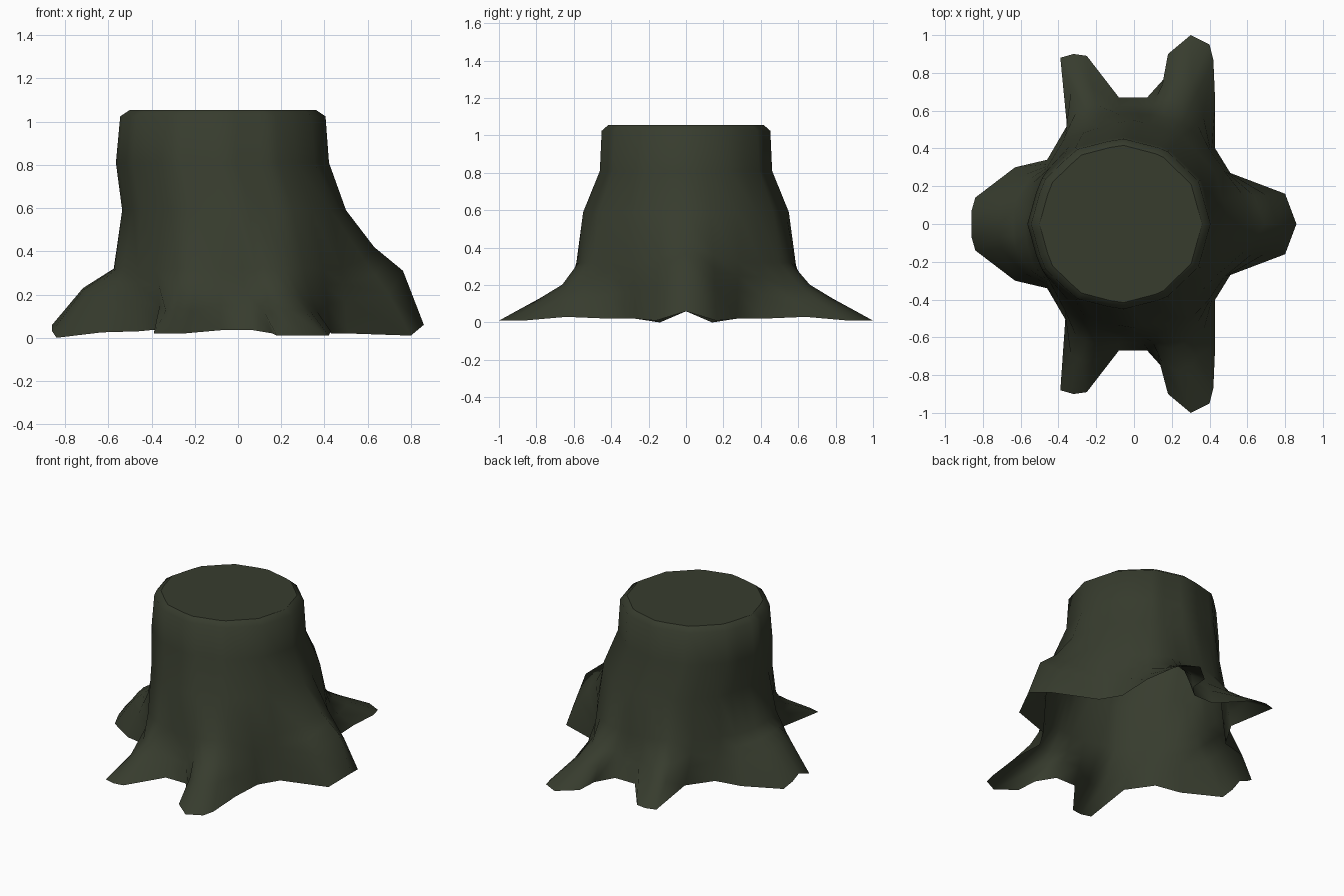
import bpy, bmesh, math

if "Cube" in bpy.data.objects:
    bpy.data.objects.remove(bpy.data.objects["Cube"])

bark = bpy.data.materials.new("dark mossy bark")
bark.diffuse_color = (0.038, 0.045, 0.027, 1)
bark.use_nodes = True
bark.node_tree.nodes["Principled BSDF"].inputs["Base Color"].default_value = bark.diffuse_color

# Half of the root outline: x, y, ground height, angle on the trunk, height halfway up the root
OUTLINE = [
    (.86, 0, .06, 0, .31), (.80, .16, .01, 14, .20), (.51, .27, .02, 30, .17),
    (.43, .40, .02, 45, .15), (.43, .64, .03, 58, .12), (.42, .87, .01, 64, .12),
    (.40, .95, .01, 68, .125), (.30, 1.0, .01, 73, .13), (.18, .90, .01, 78, .12),
    (.16, .77, .02, 82, .12), (.07, .67, .035, 88, .15), (-.08, .67, .035, 98, .15),
    (-.25, .89, .02, 109, .125), (-.32, .90, .02, 114, .135), (-.39, .88, .02, 119, .125),
    (-.355, .52, .04, 130, .15), (-.46, .34, .03, 148, .17), (-.63, .30, .025, 158, .17),
    (-.84, .14, .0, 168, .20), (-.86, .07, .03, 174, .22), (-.86, 0, .06, 180, .23)]

# Trunk rings: centre x, radius x, radius y, height
RINGS = [(-.07, .43, .42, 1.055), (-.07, .475, .455, 1.025),
         (-.072, .493, .465, .81), (-.018, .518, .555, .59)]


def twelve_sided(a):
    return math.cos(math.radians(15)) / math.cos(math.radians(a % 30 - 15))


def column(x, y, z, deg, mid_z):
    a = math.radians(deg)
    k = twelve_sided(deg)
    pts = [(cx + rx * k * math.cos(a), ry * k * math.sin(a), h) for cx, rx, ry, h in RINGS]
    # trunk foot, bulging out over the big right root and kept inside the outline
    bump = max(0, 1 - deg / 25)
    r = .575 + .055 * bump
    bx, by = r * math.cos(a), r * math.sin(a) * 1.02
    s = min(1, .96 * math.hypot(x, y) / math.hypot(bx, by))
    bx, by, bz = bx * s, by * s, .32 + .1 * bump
    t = .5 + .08 * bump
    # front and back roots sag below the trunk, left and right ones run straight
    sag = .62 if 50 < deg < 125 else .46
    pts.append((bx, by, bz))
    for f, h in ((t * .46, bz + (mid_z - bz) * sag), (t, mid_z), (1, z)):
        pts.append((bx + (x - bx) * f, by + (y - by) * f, h))
    return pts


cols = [column(*p) for p in OUTLINE]
cols += [[(x, -y, z) for x, y, z in c] for c in reversed(cols[1:-1])]

# Hollow stump: skin of trunk and roots, open underneath
bm = bmesh.new()
grid = [[bm.verts.new(p) for p in c] for c in cols]
for i, c in enumerate(grid):
    n = grid[(i + 1) % len(grid)]
    for j in range(len(c) - 1):
        bm.faces.new((c[j], c[j + 1], n[j + 1], n[j])).smooth = True
# Sawn top with a crisp edge
top = bm.faces.new([c[0] for c in grid])
for e in top.edges:
    e.smooth = False
bm.normal_update()

mesh = bpy.data.meshes.new("tree_stump")
bm.to_mesh(mesh)
bm.free()
mesh.materials.append(bark)
stump = bpy.data.objects.new("tree_stump", mesh)
bpy.context.collection.objects.link(stump)
